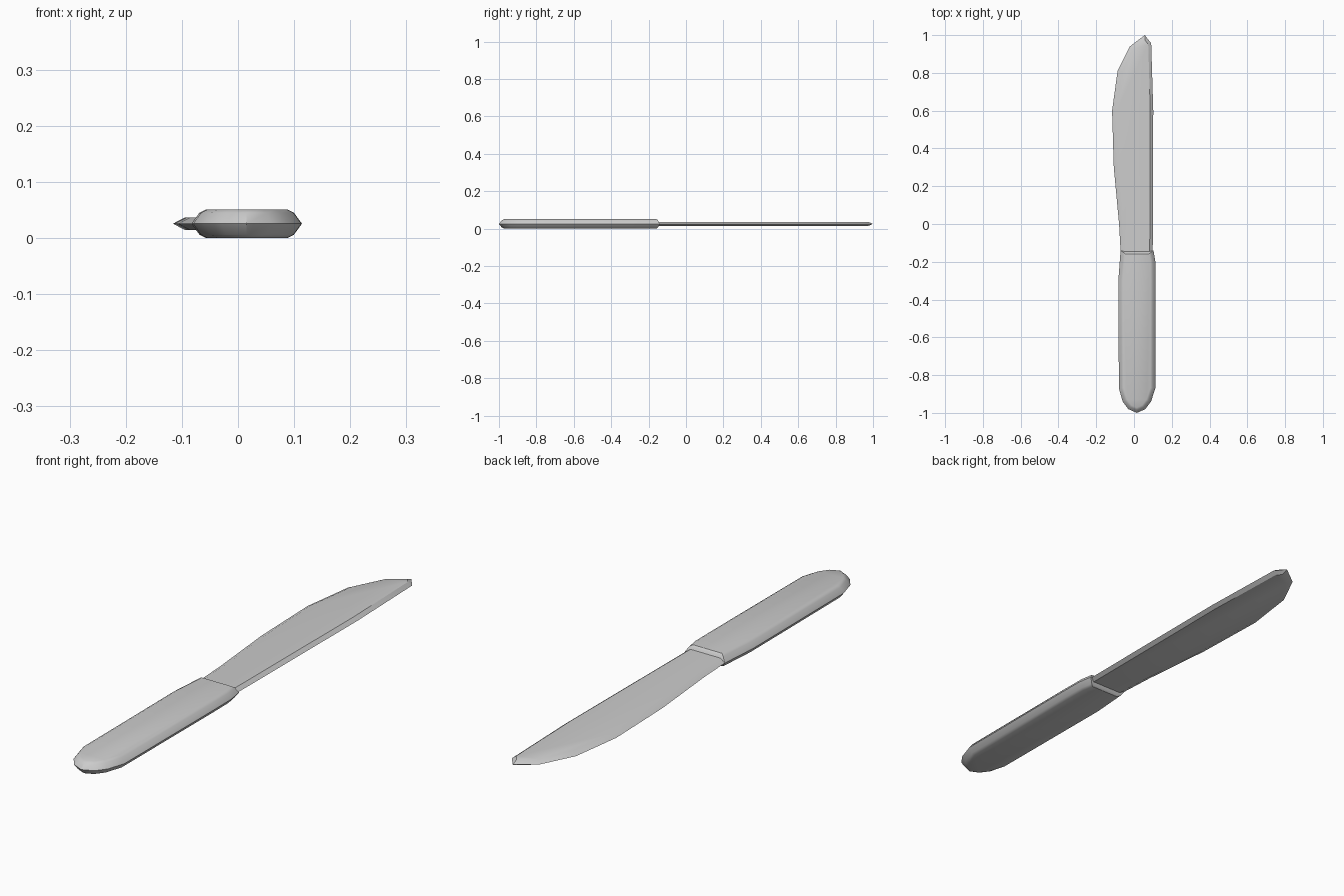
import bpy, bmesh, math
from mathutils import Vector

if "Cube" in bpy.data.objects:
    bpy.data.objects.remove(bpy.data.objects["Cube"])

MID_Z = 0.0255


def inset(points, amounts):
    """Offset each edge of a counter-clockwise outline inward by its own amount."""
    pts = [Vector(p) for p in points]
    n = len(pts)
    result = []
    for i in range(n):
        d0 = (pts[i] - pts[i - 1]).normalized()
        d1 = (pts[(i + 1) % n] - pts[i]).normalized()
        n0, n1 = Vector((-d0.y, d0.x)), Vector((-d1.y, d1.x))
        a0, a1 = amounts[i - 1], amounts[i]
        det = n0.x * n1.y - n0.y * n1.x
        if abs(det) < 0.02:
            result.append(pts[i] + (n0 + n1).normalized() * (a0 + a1) / 2)
        else:
            result.append(pts[i] + Vector(((a0 * n1.y - a1 * n0.y) / det,
                                           (a1 * n0.x - a0 * n1.x) / det)))
    return result


def bevelled_slab(name, outline, layers, widths):
    """Stack inset copies of the outline symmetrically about the middle plane."""
    levels = [(-h, k) for h, k in reversed(layers)] + [(0, 0)] + list(layers)
    bm = bmesh.new()
    rings = []
    for h, k in levels:
        ring = inset(outline, [w * k for w in widths])
        rings.append([bm.verts.new((p.x, p.y, MID_Z + h)) for p in ring])
    n = len(outline)
    for low, high in zip(rings, rings[1:]):
        for i in range(n):
            j = (i + 1) % n
            bm.faces.new((low[i], low[j], high[j], high[i]))
    bm.faces.new(rings[-1])
    bm.faces.new(rings[0][::-1])
    bmesh.ops.recalc_face_normals(bm, faces=bm.faces)
    mesh = bpy.data.meshes.new(name)
    bm.to_mesh(mesh)
    bm.free()
    mesh.shade_smooth()
    mesh.set_sharp_from_angle(angle=math.radians(30))
    obj = bpy.data.objects.new(name, mesh)
    bpy.context.collection.objects.link(obj)
    return obj


# Handle: rounded butt end, slightly narrowed neck
handle = [(-0.071, -0.14), (-0.083, -0.30), (-0.08, -0.87), (-0.06, -0.94),
          (-0.03, -0.98), (0.015, -1.0), (0.06, -0.98), (0.09, -0.94),
          (0.113, -0.87), (0.114, -0.30), (0.113, -0.20), (0.103, -0.14)]
bevelled_slab("handle", handle, [(0.0195, 0.55), (0.0255, 1.0)],
              [0.026] * 11 + [0.018])

# Blade: straight spine on the right, curved cutting edge on the left
blade = [(-0.069, -0.18), (0.099, -0.18), (0.102, 0.60), (0.091, 0.957),
         (0.057, 1.0), (-0.022, 0.94), (-0.087, 0.81), (-0.116, 0.60),
         (-0.107, 0.30), (-0.079, 0.0)]
bevelled_slab("blade", blade, [(0.0115, 1.0)],
              [0.0, 0.016, 0.016, 0.016] + [0.022] * 6)
